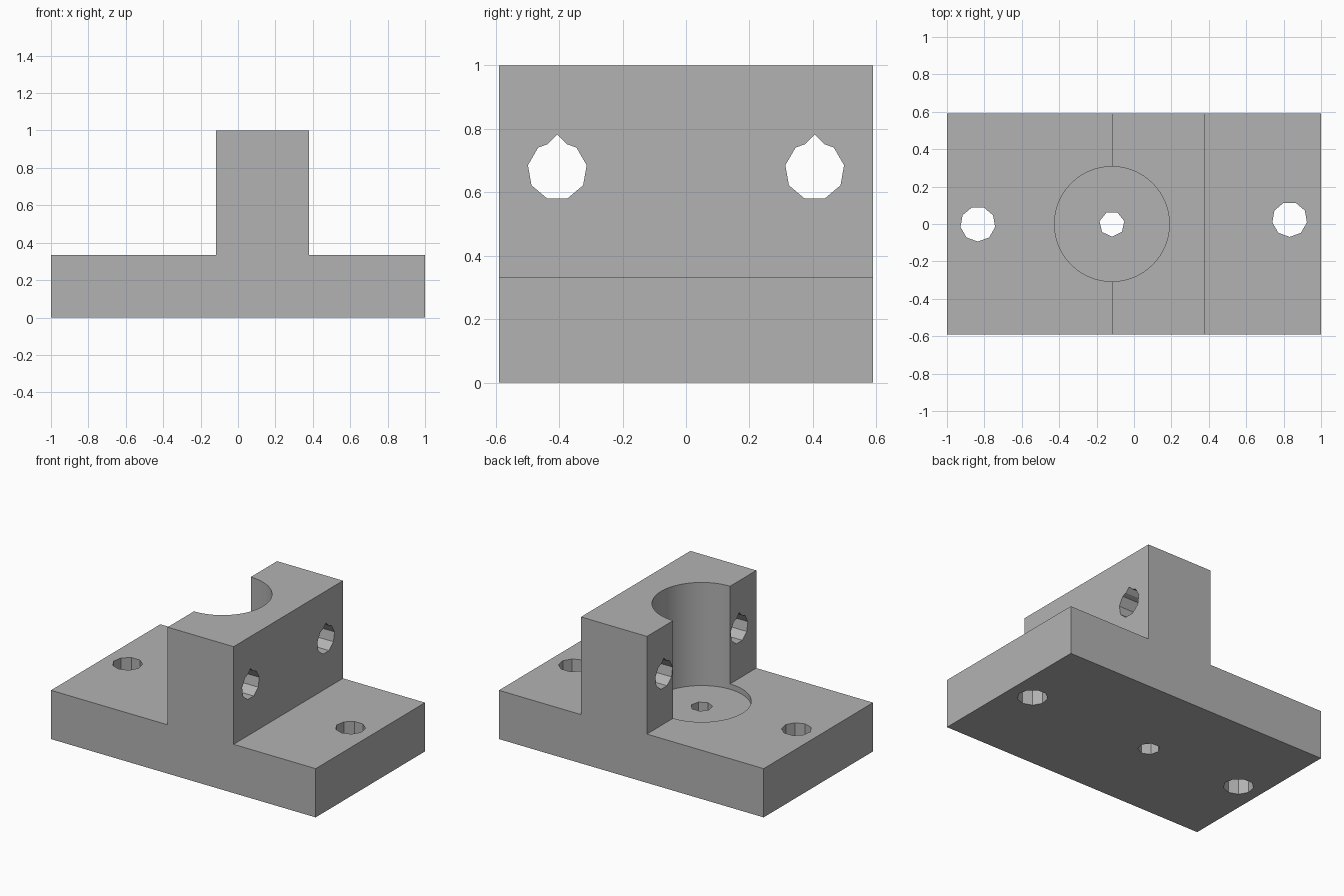
import bpy
import bmesh
from math import sin, cos, pi, radians
from mathutils import Matrix, Vector

cube = bpy.data.objects.get("Cube")
if cube:
    bpy.data.objects.remove(cube, do_unlink=True)

HALF_DEPTH = 0.59
PLATE_TOP = 0.333
BORE_X = -0.118

grey = bpy.data.materials.new("plain grey")
grey.use_nodes = True
grey.diffuse_color = (0.45, 0.45, 0.45, 1)
grey.node_tree.nodes["Principled BSDF"].inputs["Base Color"].default_value = (0.45, 0.45, 0.45, 1)


def prism(name, outline, length, matrix):
    """Extrude a 2D outline along its local z, then place it."""
    bm = bmesh.new()
    face = bm.faces.new([bm.verts.new((u, v, 0)) for u, v in outline])
    ext = bmesh.ops.extrude_face_region(bm, geom=[face])
    top = [g for g in ext["geom"] if isinstance(g, bmesh.types.BMVert)]
    bmesh.ops.translate(bm, verts=top, vec=(0, 0, length))
    bmesh.ops.transform(bm, matrix=matrix, verts=bm.verts)
    bmesh.ops.recalc_face_normals(bm, faces=bm.faces)
    mesh = bpy.data.meshes.new(name)
    bm.to_mesh(mesh)
    bm.free()
    mesh.materials.append(grey)
    obj = bpy.data.objects.new(name, mesh)
    bpy.context.collection.objects.link(obj)
    return obj


def ring(sides, radius):
    """Regular polygon with one corner pointing down."""
    return [(radius * cos(2 * pi * i / sides - pi / 2),
             radius * sin(2 * pi * i / sides - pi / 2)) for i in range(sides)]


def frame(u, v, w, origin):
    """Matrix with the given local axes and origin."""
    m = Matrix((u, v, w)).transposed().to_4x4()
    m.translation = Vector(origin)
    return m


# Base plate and upright block as one T-shaped section
section = [(-1, 0), (1, 0), (1, PLATE_TOP), (0.38, PLATE_TOP), (0.38, 1),
           (BORE_X, 1), (BORE_X, PLATE_TOP), (-1, PLATE_TOP)]
bracket = prism("bracket_body", section, 2 * HALF_DEPTH,
                frame((1, 0, 0), (0, 0, 1), (0, -1, 0), (0, HALF_DEPTH, 0)))

# Half-round bore, sunk slightly into the plate
cutters = [prism("bore_cutter", ring(96, 0.307), 1,
                 Matrix.Translation((BORE_X, 0, 0.296)))]

# Screw holes through the plate
for x, y, sides, radius in ((-0.835, 0, 9, 0.094), (0.832, 0.025, 9, 0.094),
                            (BORE_X, 0, 7, 0.068)):
    cutters.append(prism("plate_hole_cutter", ring(sides, radius), 0.6,
                         Matrix.Translation((x, y, -0.1))))

# Cross holes through the upright, each with a small peaked roof
angles = [radians(130 + 40 * i) for i in range(8)]
peaked = [(0.094 * cos(a), 0.094 * sin(a)) for a in angles]
peaked += [(0.03, 0.083), (0, 0.113), (-0.03, 0.083)]
for side in (-1, 1):
    cutters.append(prism("cross_hole_cutter", peaked, 1,
                         frame((0, 1, 0), (0, 0, 1), (1, 0, 0),
                               (-0.3, side * 0.406, 0.669))))

# Cut all openings
bpy.ops.object.select_all(action="DESELECT")
bpy.context.view_layer.objects.active = bracket
bracket.select_set(True)
for cutter in cutters:
    cutter.hide_render = True
    mod = bracket.modifiers.new("cut", "BOOLEAN")
    mod.operation = "DIFFERENCE"
    mod.solver = "EXACT"
    mod.object = cutter
    bpy.ops.object.modifier_apply(modifier=mod.name)
    bpy.data.objects.remove(cutter, do_unlink=True)

bpy.ops.object.shade_smooth_by_angle(angle=radians(20))
